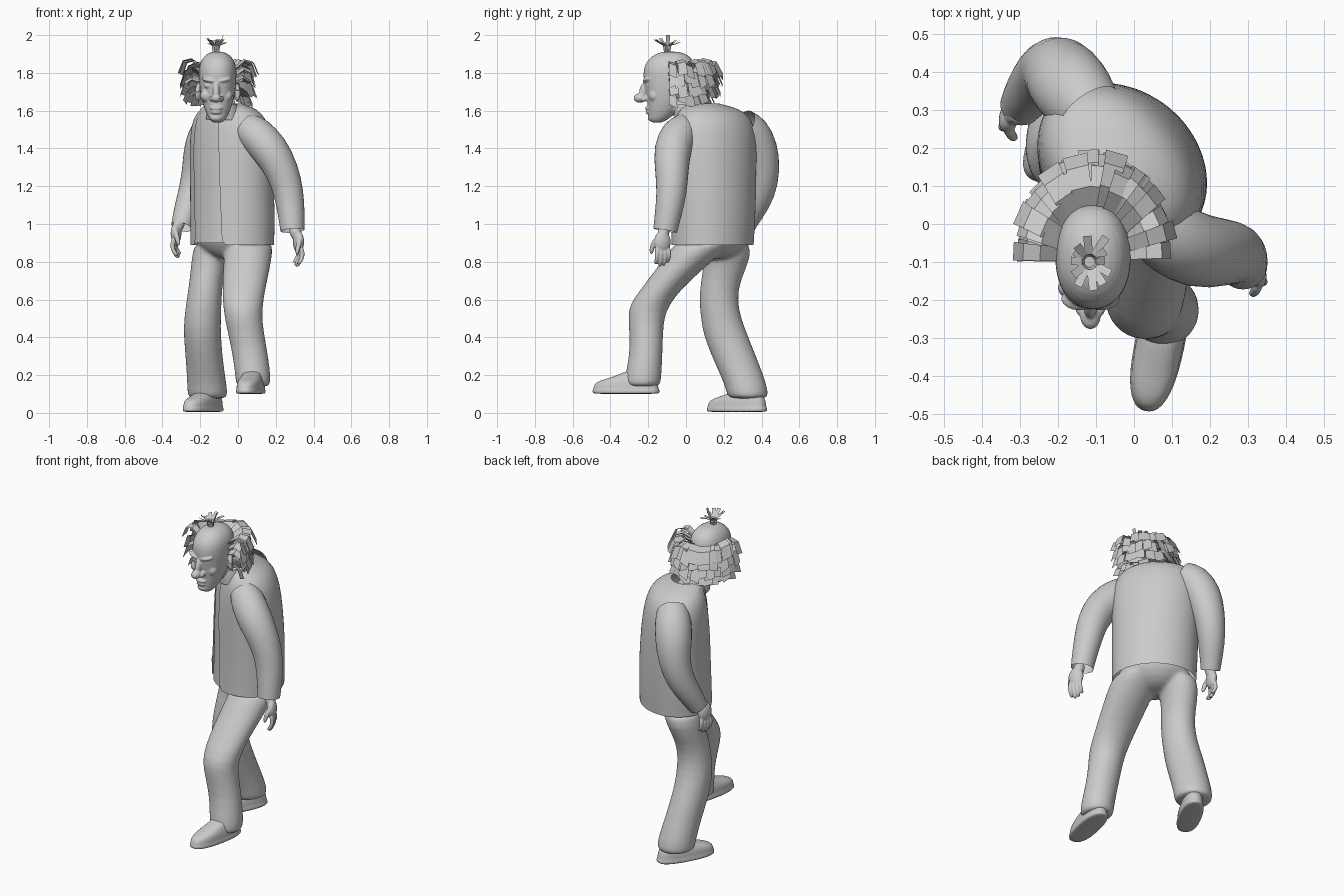
import bpy, math, random
from math import sin, cos, pi, radians
from mathutils import Vector

if "Cube" in bpy.data.objects:
    bpy.data.objects.remove(bpy.data.objects["Cube"])
random.seed(4)

def make(name, verts, faces, subsurf=1):
    me = bpy.data.meshes.new(name)
    me.from_pydata([tuple(v) for v in verts], [], faces)
    me.update()
    ob = bpy.data.objects.new(name, me)
    bpy.context.collection.objects.link(ob)
    if subsurf:
        m = ob.modifiers.new("smooth", 'SUBSURF')
        m.levels = m.render_levels = subsurf
        for p in me.polygons:
            p.use_smooth = True
    return ob

def skin(name, rings, closed=True, caps=True):
    n = len(rings[0])
    faces = []
    for i in range(len(rings) - 1):
        for j in range(n if closed else n - 1):
            k = (j + 1) % n
            faces.append((i*n + j, i*n + k, (i+1)*n + k, (i+1)*n + j))
    if closed and caps:
        faces += [tuple(reversed(range(n))), tuple(range((len(rings)-1)*n, len(rings)*n))]
    return make(name, [v for r in rings for v in r], faces)

def loft(name, secs, gap=None, power=1, n=24):
    """Horizontal ellipses: (cx, cy, z, half width, half depth, yaw in degrees)."""
    rings = []
    for cx, cy, z, a, b, yaw in secs:
        w, ring = radians(yaw), []
        for j in range(n):
            t = 2*pi*j/n if gap is None else gap + (2*pi - 2*gap)*j/(n - 1)
            s = math.copysign(abs(sin(t))**power, sin(t)) * a
            c = -math.copysign(abs(cos(t))**power, cos(t)) * b
            ring.append((cx + s*cos(w) + c*sin(w), cy - s*sin(w) + c*cos(w), z))
        rings.append(ring)
    return skin(name, rings, closed=gap is None)

def box_loft(name, secs, **kw):
    """Sections as (z, x min, x max, y min, y max)."""
    return loft(name, [((a+b)/2, (c+d)/2, z, (b-a)/2, (d-c)/2, 0) for z, a, b, c, d in secs], **kw)

def tube(name, pts, n=16, **kw):
    """Round sections (x, y, z, radius) square to a path that runs downward."""
    P, rings = [Vector(p[:3]) for p in pts], []
    for i, p in enumerate(P):
        q = Vector((0, 0, 1)).rotation_difference(P[max(i-1, 0)] - P[min(i+1, len(P)-1)])
        rings.append([p + q @ Vector((cos(-2*pi*j/n), sin(-2*pi*j/n), 0)) * pts[i][3] for j in range(n)])
    return skin(name, rings, **kw)

def ball(name, loc, scale, rot=(0, 0, 0)):
    bpy.ops.mesh.primitive_uv_sphere_add(segments=20, ring_count=12, location=loc, rotation=rot)
    ob = bpy.context.object
    ob.name, ob.scale = name, scale
    return ob

def fuse(name, parts, voxel, rounds):
    """Blend overlapping parts into one smooth surface."""
    bpy.ops.object.select_all(action='DESELECT')
    for p in parts:
        p.select_set(True)
    bpy.context.view_layer.objects.active = parts[0]
    bpy.ops.object.convert(target='MESH')
    bpy.ops.object.join()
    ob = bpy.context.object
    ob.name = name
    m = ob.modifiers.new("blend", 'REMESH')
    m.mode, m.voxel_size, m.use_smooth_shade = 'VOXEL', voxel, True
    m = ob.modifiers.new("relax", 'SMOOTH')
    m.factor, m.iterations = .5, rounds

# Torso: open-fronted jacket turned away from the head, with a shirt panel in the opening
body = [(-.03, .14, .89, .237, .203, 42), (-.03, .145, 1.0, .24, .203, 43),
        (-.03, .148, 1.15, .243, .202, 45), (-.035, .148, 1.35, .25, .195, 48),
        (-.04, .148, 1.48, .252, .182, 49), (-.045, .143, 1.56, .228, .163, 50),
        (-.05, .13, 1.61, .175, .132, 50), (-.065, .09, 1.637, .09, .085, 50)]
loft("jacket", body, gap=radians(23), n=36)
loft("shirt", [(x, y, z + .01, a*.95, b*.95, w + 180) for x, y, z, a, b, w in body], gap=radians(140))
loft("collar", [(-.07, .04, 1.55, .10, .10, 30), (-.08, .02, 1.60, .088, .088, 20),
                (-.085, .015, 1.635, .08, .08, 10)], gap=radians(14))
# Sleeves
tube("left_sleeve", [(.05, -.005, 1.505, .085), (.09, -.035, 1.48, .1), (.168, -.075, 1.40, .103),
                     (.238, -.075, 1.28, .09), (.27, -.075, 1.16, .081),
                     (.283, -.095, 1.05, .072), (.288, -.11, .965, .065)], caps=False)
tube("right_sleeve", [(-.12, .30, 1.52, .092), (-.15, .34, 1.495, .105), (-.185, .385, 1.40, .108),
                      (-.205, .41, 1.28, .092), (-.237, .395, 1.16, .082),
                      (-.277, .345, 1.06, .068), (-.30, .31, .985, .056)], caps=False)

# Hands: palm, wrist, four curled fingers and a thumb
def hand(side, x, y, z, out, yaw):
    def at(u, v, w):
        return (x + u*cos(yaw) - v*sin(yaw), y + u*sin(yaw) + v*cos(yaw), z + w)
    parts = [tube("wrist", [(x - out*.03, y + .012, z + .1, .036), (x, y, z, .032)]),
             ball("palm", at(0, 0, 0), (.027, .046, .058), (0, 0, yaw)),
             tube("thumb", [(*at(0, -.028, .02), .017), (*at(-out*.02, -.052, -.02), .015),
                            (*at(-out*.03, -.052, -.07), .011)], n=8)]
    for i in range(4):
        v, drop = -.033 + .022*i, (.0, .012, .008, -.008)[i]
        parts.append(tube("finger", [
            (*at(0, v*.9, -.02), .0135), (*at(out*.014, v, -.06), .0135),
            (*at(out*.006, v, -.095 - drop), .0125), (*at(-out*.018, v, -.12 - drop), .01)], n=8))
    fuse(side + "_hand", parts, .004, 2)

hand("left", .32, -.125, .905, 1, radians(20))
hand("right", -.328, .285, .95, -1, radians(-15))

# Trousers: left leg steps forward, right leg trails, blended at the hips
fuse("trousers", [
    loft("pelvis", [(-.04, .13, .81, .06, .07, 42), (-.035, .14, .85, .16, .14, 42),
                    (-.03, .14, .92, .215, .185, 42), (-.03, .14, .94, .21, .18, 42)]),
    box_loft("left_leg", [(.92, -.07, .185, -.05, .25), (.85, -.075, .185, -.09, .19),
        (.75, -.08, .167, -.17, .08), (.66, -.085, .147, -.235, -.02), (.57, -.08, .132, -.305, -.09),
        (.49, -.07, .127, -.308, -.12), (.35, -.037, .152, -.293, -.122), (.22, -.017, .172, -.318, -.128),
        (.15, -.012, .174, -.328, -.133), (.138, .0, .16, -.31, -.145)][::-1]),
    box_loft("right_leg", [(.92, -.23, -.0, .08, .34), (.83, -.245, -.05, .1, .35),
        (.70, -.257, -.08, .078, .287), (.60, -.272, -.086, .068, .272), (.50, -.287, -.09, .078, .292),
        (.40, -.289, -.09, .093, .332), (.25, -.274, -.076, .158, .392), (.14, -.27, -.058, .208, .432),
        (.085, -.267, -.053, .218, .437), (.075, -.25, -.07, .24, .42)][::-1])], .011, 6)

# Shoes: thin sole with a low upper rising at the heel end
def shoe(side, heel, toe, z):
    h, t = Vector(heel), Vector(toe)
    d = t - h
    L, yaw = d.length/2, math.degrees(math.atan2(-d.x, -d.y))
    def layer(f, dz, half, wide):
        p = h + d*f
        return (p.x, p.y, z + dz, wide, half, yaw)
    loft(side + "_shoe", [layer(.5, 0, L*.97, .062), layer(.5, .006, L, .066), layer(.5, .022, L, .066),
                          layer(.5, .028, L*.97, .063), layer(.5, .05, L*.96, .063), layer(.47, .072, L*.86, .06),
                          layer(.38, .09, L*.6, .053), layer(.27, .13, L*.38, .047)], power=.82)

shoe("left", (.105, -.14), (.03, -.495), .10)
shoe("right", (-.10, .425), (-.27, .115), .004)

# Head with face features blended in
cx = -.108
face = [box_loft("head", [(z, cx - w, cx + w, a, b) for z, w, a, b in [
    (1.535, .024, -.18, -.13), (1.55, .042, -.195, -.10), (1.58, .058, -.198, -.06),
    (1.63, .078, -.203, -.02), (1.69, .092, -.213, .025), (1.76, .1, -.226, .05),
    (1.82, .102, -.228, .056), (1.865, .09, -.207, .042), (1.897, .064, -.17, .01),
    (1.914, .028, -.125, -.04)]], power=.92)]
face += [tube("neck", [(-.11, -.06, 1.68, .065), (-.095, -.02, 1.62, .065), (-.08, .03, 1.57, .07)])]
cx = -.115
face += [ball("nose_tip", (cx, -.244, 1.667), (.027, .034, .025)),
         ball("nose_bridge", (cx, -.22, 1.71), (.018, .026, .048), (-.3, 0, 0)),
         ball("upper_lip", (cx, -.2, 1.613), (.034, .017, .011)),
         ball("lower_lip", (cx, -.196, 1.592), (.03, .019, .011)),
         ball("chin", (cx, -.178, 1.563), (.034, .025, .022))]
for s in (1, -1):
    face += [ball("nostril", (cx + s*.024, -.223, 1.663), (.016, .02, .016)),
             ball("brow", (cx + s*.042, -.205, 1.762), (.04, .022, .011), (0, -s*.2, s*.35)),
             ball("eye", (cx + s*.042, -.193, 1.732), (.021, .018, .013)),
             ball("cheek", (cx + s*.052, -.168, 1.68), (.034, .03, .034)),
             ball("ear", (-.108 + s*.1, -.06, 1.70), (.014, .032, .05), (-.2, 0, s*.5))]
fuse("head", face, .005, 5)

# Hair: flat ribbons
def ribbons(name, strips):
    verts, faces = [], []
    for pts, side, w in strips:
        b = len(verts)
        for i, p in enumerate(pts):
            k = w*(1 + .12*i)/2
            verts += [p - side*k, p + side*k]
            if i:
                faces.append((b + 2*i - 2, b + 2*i - 1, b + 2*i + 1, b + 2*i))
    make(name, verts, faces, subsurf=0)

strips = []
for z0, lift, z1, reach, count in ((1.825, .037, 1.785, 1, 18), (1.80, .03, 1.735, .98, 18),
                                  (1.76, .015, 1.68, .95, 17), (1.715, -.005, 1.635, .85, 15)):
    for i in range(count):
        f = radians(5 + 170*(i + random.uniform(-.25, .25))/(count - 1))
        d, k, dz = Vector((cos(f), sin(f), 0)), reach*random.uniform(.93, 1.03), random.uniform(-.015, .01)
        pts = []
        for m, z in ((0, z0), (.4, z0 + lift), (.78, z0*.7 + lift + z1*.3), (1, z1)):
            rx, ry = .095 + (.215*k - .095)*m, .125 + (.278*k - .125)*m
            pts.append(Vector((-.105 + d.x*rx, -.085 + d.y*ry, z + dz)))
        side = Vector((-d.y, d.x, random.uniform(-.5, .5))).normalized()
        strips.append((pts, side, random.uniform(.034, .05)))
ribbons("hair_fringe", strips)

strips = []
for i in range(12):
    f = 2*pi*i/12 + random.uniform(-.15, .15)
    d, c = Vector((cos(f), sin(f), 0)), Vector((-.117, -.10, 0))
    r, top = (random.uniform(.045, .08), random.uniform(1.955, 1.985)) if i else (.04, 2.0)
    pts = [c + d*a + Vector((0, 0, z)) for a, z in ((.012, 1.9), (.02, 1.945), (r, top))]
    strips.append((pts, Vector((-d.y, d.x, 0)), .018))
ribbons("hair_tuft", strips)
